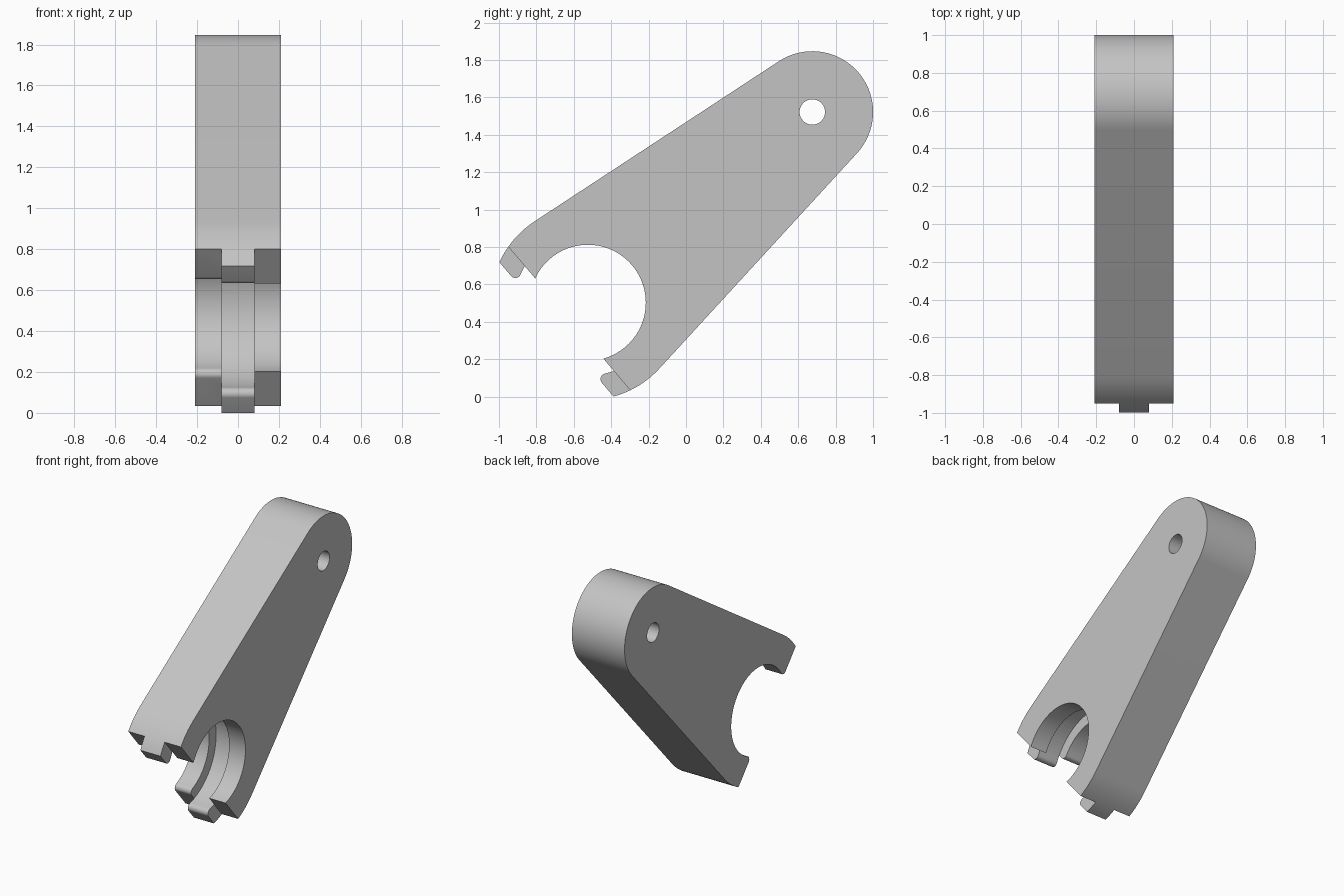
import bpy
import bmesh
from math import cos, sin, acos, atan2, radians, sqrt, pi
from mathutils import Matrix, Vector

cube = bpy.data.objects.get("Cube")
if cube:
    bpy.data.objects.remove(cube, do_unlink=True)

# Main sizes, in a frame with u along the arm and t across it
TILT = radians(40.35)
LENGTH = 1.575
HEAD_R, JAW_R, HOLE_R = 0.325, 0.52, 0.068
JAW_END = -0.13
HALF_WIDTH, HALF_TONGUE = 0.21, 0.08

metal = bpy.data.materials.new("plain grey")
metal.use_nodes = True
grey = (0.55, 0.55, 0.55, 1.0)
metal.diffuse_color = grey
metal.node_tree.nodes["Principled BSDF"].inputs["Base Color"].default_value = grey

# Local u, t and depth axes placed in the world
place = Matrix.Translation((0, -0.525, 0.502)) @ Matrix((
    (0, 0, 1, 0),
    (cos(TILT), -sin(TILT), 0, 0),
    (sin(TILT), cos(TILT), 0, 0),
    (0, 0, 0, 1)))


def arc(cu, ct, r, a0, a1, steps):
    angles = [a0 + (a1 - a0) * i / steps for i in range(steps + 1)]
    return [(cu + r * cos(a), ct + r * sin(a)) for a in angles]


def fork_outline(bore, end, fillet):
    """Half outline from the head tip to the bore apex, then mirrored."""
    tangent = acos((JAW_R - HEAD_R) / LENGTH)
    jaw = acos(JAW_END / JAW_R)
    half = arc(LENGTH, 0, HEAD_R, 0, tangent, 24)
    half += arc(0, 0, JAW_R, tangent, jaw, 8)
    if end < JAW_END:
        half += arc(0, 0, JAW_R, jaw, acos(end / JAW_R), 4)[1:]
    cu = end + fillet
    ct = sqrt((bore + fillet) ** 2 - cu ** 2)
    if fillet:
        half += arc(cu, ct, fillet, pi, atan2(-ct, -cu) + 2 * pi, 8)[:-1]
    half += arc(0, 0, bore, atan2(ct, cu), 0, 32)
    return half + [(u, -t) for u, t in reversed(half[1:-1])]


def make_layer(name, x0, x1, bore, end, fillet):
    bm = bmesh.new()
    hole = arc(LENGTH, 0, HOLE_R, 0, 2 * pi, 40)[:-1]
    for loop in (fork_outline(bore, end, fillet), hole):
        verts = [bm.verts.new((u, t, x0)) for u, t in loop]
        for i, v in enumerate(verts):
            bm.edges.new((verts[i - 1], v))
    bmesh.ops.triangle_fill(bm, edges=bm.edges[:], use_beauty=True)
    new = bmesh.ops.extrude_face_region(bm, geom=bm.faces[:])["geom"]
    moved = [g for g in new if isinstance(g, bmesh.types.BMVert)]
    bmesh.ops.translate(bm, verts=moved, vec=Vector((0, 0, x1 - x0)))
    bmesh.ops.transform(bm, matrix=place, verts=bm.verts[:])
    bmesh.ops.recalc_face_normals(bm, faces=bm.faces[:])
    mesh = bpy.data.meshes.new(name)
    bm.to_mesh(mesh)
    bm.free()
    mesh.materials.append(metal)
    obj = bpy.data.objects.new(name, mesh)
    bpy.context.collection.objects.link(obj)
    return obj


# Two side plates with a grooved, longer-tongued plate between them
arm = make_layer("fork_arm", -HALF_TONGUE, HALF_TONGUE, 0.39, -0.22, 0.03)
sides = [
    make_layer("right_plate", -HALF_WIDTH, -HALF_TONGUE, 0.31, JAW_END, 0.03),
    make_layer("left_plate", HALF_TONGUE, HALF_WIDTH, 0.31, JAW_END, 0),
]

# Weld the plates into one solid
bpy.ops.object.select_all(action="DESELECT")
bpy.context.view_layer.objects.active = arm
arm.select_set(True)
for side in sides:
    weld = arm.modifiers.new("weld", "BOOLEAN")
    weld.operation = "UNION"
    weld.solver = "EXACT"
    weld.object = side
    bpy.ops.object.modifier_apply(modifier=weld.name)
    bpy.data.objects.remove(side, do_unlink=True)

bpy.ops.object.shade_smooth_by_angle(angle=radians(25))
